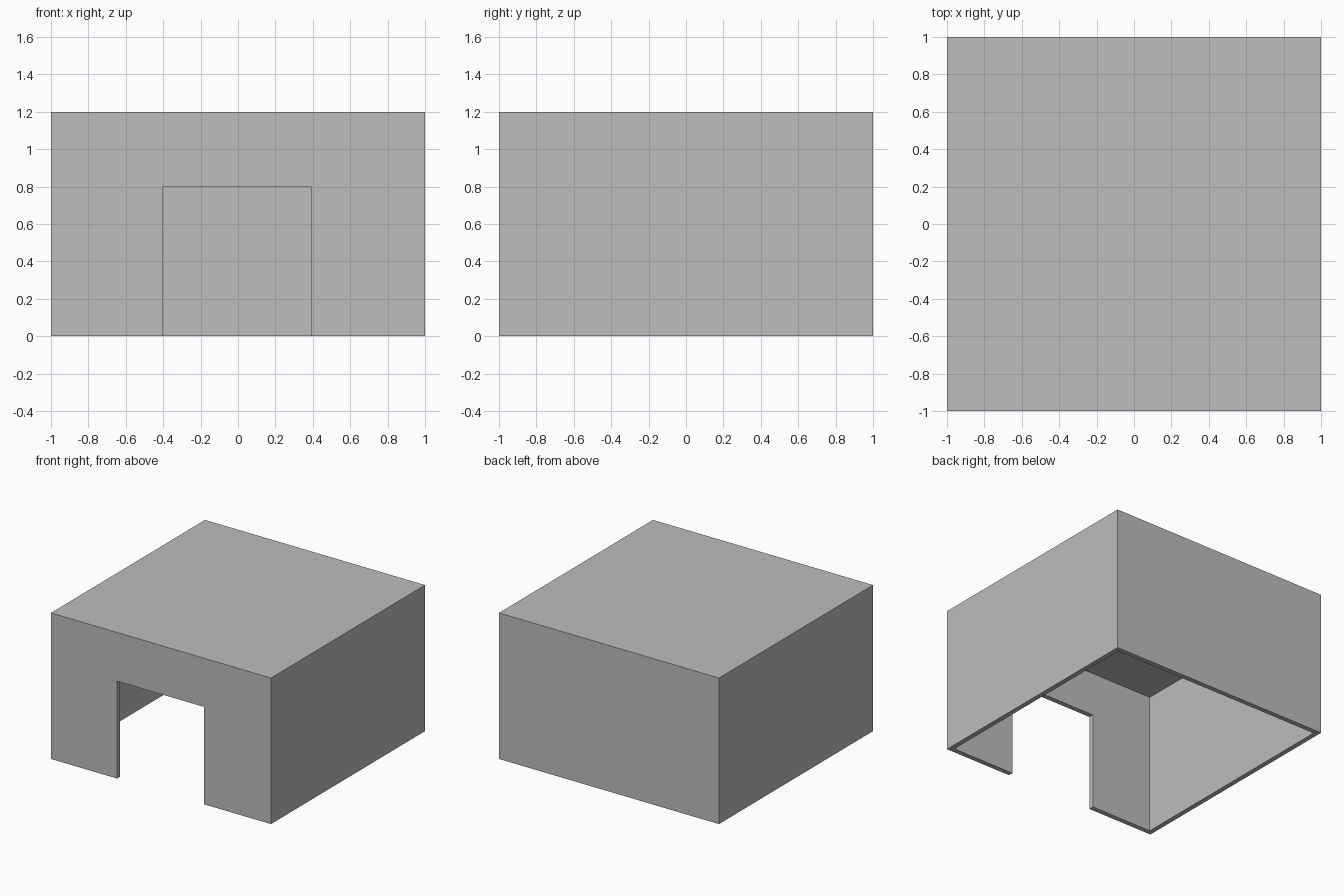
import bpy
import bmesh
from mathutils import Matrix, Vector

default = bpy.data.objects.get("Cube")
if default:
    bpy.data.objects.remove(default, do_unlink=True)

WIDTH, DEPTH, HEIGHT, WALL = 2.0, 2.0, 1.2, 0.04
DOOR_MIN_X, DOOR_MAX_X, DOOR_TOP = -0.4, 0.39, 0.8


def make_material(name, rgb):
    mat = bpy.data.materials.new(name)
    mat.use_nodes = True
    colour = (*rgb, 1.0)
    mat.diffuse_color = colour
    mat.node_tree.nodes["Principled BSDF"].inputs["Base Color"].default_value = colour
    return mat


def make_box(name, low, high, open_bottom=False):
    """Axis-aligned box between two corners, optionally without its bottom."""
    low, high = Vector(low), Vector(high)
    bm = bmesh.new()
    bmesh.ops.create_cube(bm, size=1.0)
    size = Matrix.Diagonal((*(high - low), 1.0))
    bm.transform(Matrix.Translation((low + high) / 2) @ size)
    if open_bottom:
        bottom = [f for f in bm.faces if f.normal.z < -0.5]
        bmesh.ops.delete(bm, geom=bottom, context="FACES_ONLY")
    mesh = bpy.data.meshes.new(name)
    bm.to_mesh(mesh)
    bm.free()
    obj = bpy.data.objects.new(name, mesh)
    bpy.context.collection.objects.link(obj)
    return obj


# Flat-roofed shell with thin walls and no floor
shell = make_box("shelter_shell", (-WIDTH / 2, -DEPTH / 2, 0),
                 (WIDTH / 2, DEPTH / 2, HEIGHT), open_bottom=True)
shell.data.materials.append(make_material("light_grey", (0.51, 0.51, 0.51)))
thickness = shell.modifiers.new("wall_thickness", "SOLIDIFY")
thickness.thickness = WALL
thickness.offset = -1
thickness.use_even_offset = True

# Doorway through the front wall
cutter = make_box("doorway_cutter", (DOOR_MIN_X, -DEPTH / 2 - 0.2, -0.2),
                  (DOOR_MAX_X, -DEPTH / 2 + 0.2, DOOR_TOP))
cutter.hide_render = True
doorway = shell.modifiers.new("doorway", "BOOLEAN")
doorway.operation = "DIFFERENCE"
doorway.solver = "EXACT"
doorway.object = cutter

# Bake the modifiers, then drop the cutter
bpy.context.view_layer.objects.active = shell
for modifier in list(shell.modifiers):
    bpy.ops.object.modifier_apply(modifier=modifier.name)
bpy.data.objects.remove(cutter, do_unlink=True)
